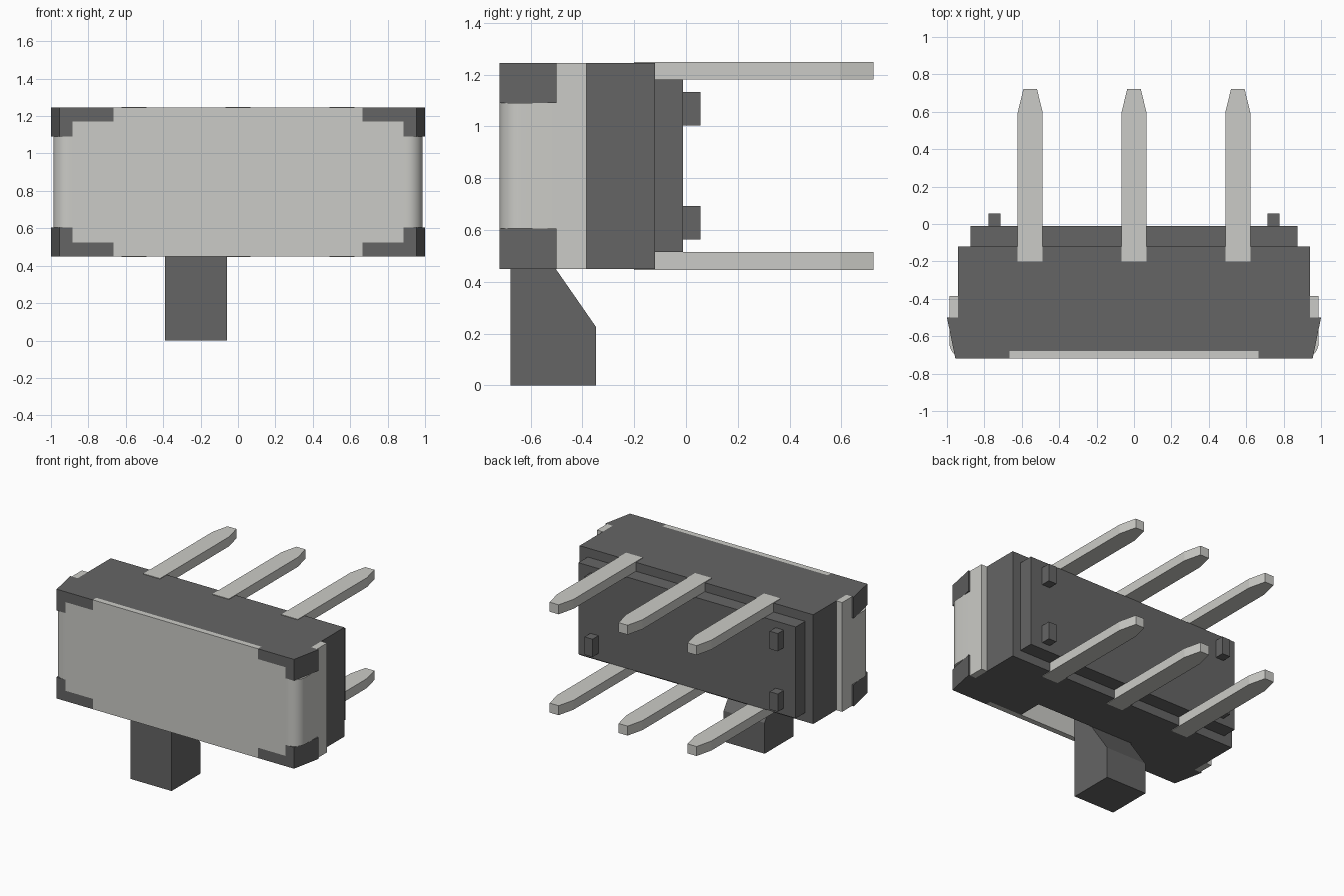
import bpy, bmesh, math
from mathutils import Vector

if "Cube" in bpy.data.objects:
    bpy.data.objects.remove(bpy.data.objects["Cube"])


def material(name, v):
    m = bpy.data.materials.new(name)
    m.diffuse_color = v
    m.use_nodes = True
    m.node_tree.nodes["Principled BSDF"].inputs["Base Color"].default_value = m.diffuse_color
    return m


DARK = material("dark_plastic", (0.13, 0.13, 0.13, 1))
METAL = material("pale_metal", (0.60, 0.60, 0.57, 1))


def prism(name, profile, lo, hi, mat=None, axis='Z'):
    """Extrude a profile: (x, y) along Z, or (y, z) along X."""
    bm = bmesh.new()
    pts = [(a, b, lo) if axis == 'Z' else (lo, a, b) for a, b in profile]
    face = bm.faces.new([bm.verts.new(p) for p in pts])
    ext = bmesh.ops.extrude_face_region(bm, geom=[face])
    move = Vector((0, 0, hi - lo)) if axis == 'Z' else Vector((hi - lo, 0, 0))
    bmesh.ops.translate(bm, vec=move,
                        verts=[g for g in ext["geom"] if isinstance(g, bmesh.types.BMVert)])
    bmesh.ops.recalc_face_normals(bm, faces=bm.faces)
    me = bpy.data.meshes.new(name)
    bm.to_mesh(me)
    bm.free()
    ob = bpy.data.objects.new(name, me)
    bpy.context.collection.objects.link(ob)
    if mat:
        me.materials.append(mat)
    return ob


def box(name, x0, x1, y0, y1, z0, z1, mat=None):
    return prism(name, [(x0, y0), (x1, y0), (x1, y1), (x0, y1)], z0, z1, mat)


def cut(ob, cutter):
    cutter.hide_render = True
    cutter.hide_set(True)
    mod = ob.modifiers.new("cut", 'BOOLEAN')
    mod.operation = 'DIFFERENCE'
    mod.solver = 'EXACT'
    mod.object = cutter


Z0, Z1 = 0.45, 1.245
ZM = (Z0 + Z1) / 2


def z_span(a, b, top):
    """Heights given for the top half; mirrored about mid height for the bottom."""
    return (a, b) if top else (2 * ZM - b, 2 * ZM - a)


# Housing with the lever's travel slot underneath
body = box("housing", -0.94, 0.94, -0.68, -0.12, Z0, Z1, DARK)
cut(body, box("slot_cutter", -0.40, 0.40, -0.75, -0.50, 0.3, 0.65))
box("back_plate", -0.875, 0.875, -0.13, -0.012, 0.515, 1.18, DARK)

# Metal cover: U-shaped sheet with rounded front corners
def half_u(x, y, r):
    arc = [(x - r + r * math.cos(a), y + r - r * math.sin(a))
           for a in [math.radians(90 * i / 8) for i in range(9)]]
    return [(x, -0.385)] + arc


def mirrored_path(half):
    return half + [(-x, y) for x, y in reversed(half)]


cover = prism("metal_cover",
              mirrored_path(half_u(0.987, -0.72, 0.085)) +
              mirrored_path(half_u(0.94, -0.68, 0.04))[::-1], Z0, Z1, METAL)

# Corner blocks of the housing, which fill stepped notches in the cover
for sx in (-1, 1):
    for top in (False, True):
        tag = ("right" if sx > 0 else "left") + ("_top" if top else "_bottom")
        c1 = z_span(1.17, 1.4, top)
        c2 = z_span(1.09, 1.4, top)
        cut(cover, box("ledge_cutter_" + tag, sx * 0.665, sx * 1.1, -0.8, -0.66, *c1))
        cut(cover, box("notch_cutter_" + tag, sx * 0.885, sx * 1.1, -0.8, -0.50, *c2))
        ledge = [(0.665, -0.72), (0.955, -0.72), (1.0, -0.5), (0.93, -0.5),
                 (0.93, -0.68), (0.665, -0.68)]
        notch = [(0.885, -0.72), (0.955, -0.72), (1.0, -0.5), (0.93, -0.5),
                 (0.93, -0.68), (0.885, -0.68)]
        prism("corner_ledge_" + tag, [(sx * x, y) for x, y in ledge],
              *z_span(1.17, Z1, top), DARK)
        prism("corner_block_" + tag, [(sx * x, y) for x, y in notch],
              *z_span(1.09, 1.17, top), DARK)
        # Locating pegs on the back plate
        box("locating_peg_" + tag, sx * 0.713, sx * 0.778, -0.03, 0.056,
            *z_span(1.003, 1.132, top), DARK)

# Terminal pins with tapered tips
for i, x in enumerate((-0.555, 0, 0.555)):
    for top in (False, True):
        w, t = 0.067, 0.036
        outline = [(x - w, -0.2), (x + w, -0.2), (x + w, 0.595), (x + t, 0.723),
                   (x - t, 0.723), (x - w, 0.595)]
        prism(f"terminal_pin_{i}_{'top' if top else 'bottom'}", outline,
              *z_span(1.18, 1.249, top), METAL)

# Slide lever
prism("slide_lever", [(-0.678, 0), (-0.347, 0), (-0.347, 0.225), (-0.503, Z0),
                      (-0.503, 0.65), (-0.678, 0.65)], -0.39, -0.06, DARK, 'X')

# Smooth only the rounded cover corners
bpy.ops.object.select_all(action='DESELECT')
bpy.context.view_layer.objects.active = cover
cover.select_set(True)
bpy.ops.object.shade_smooth_by_angle(angle=math.radians(30))
